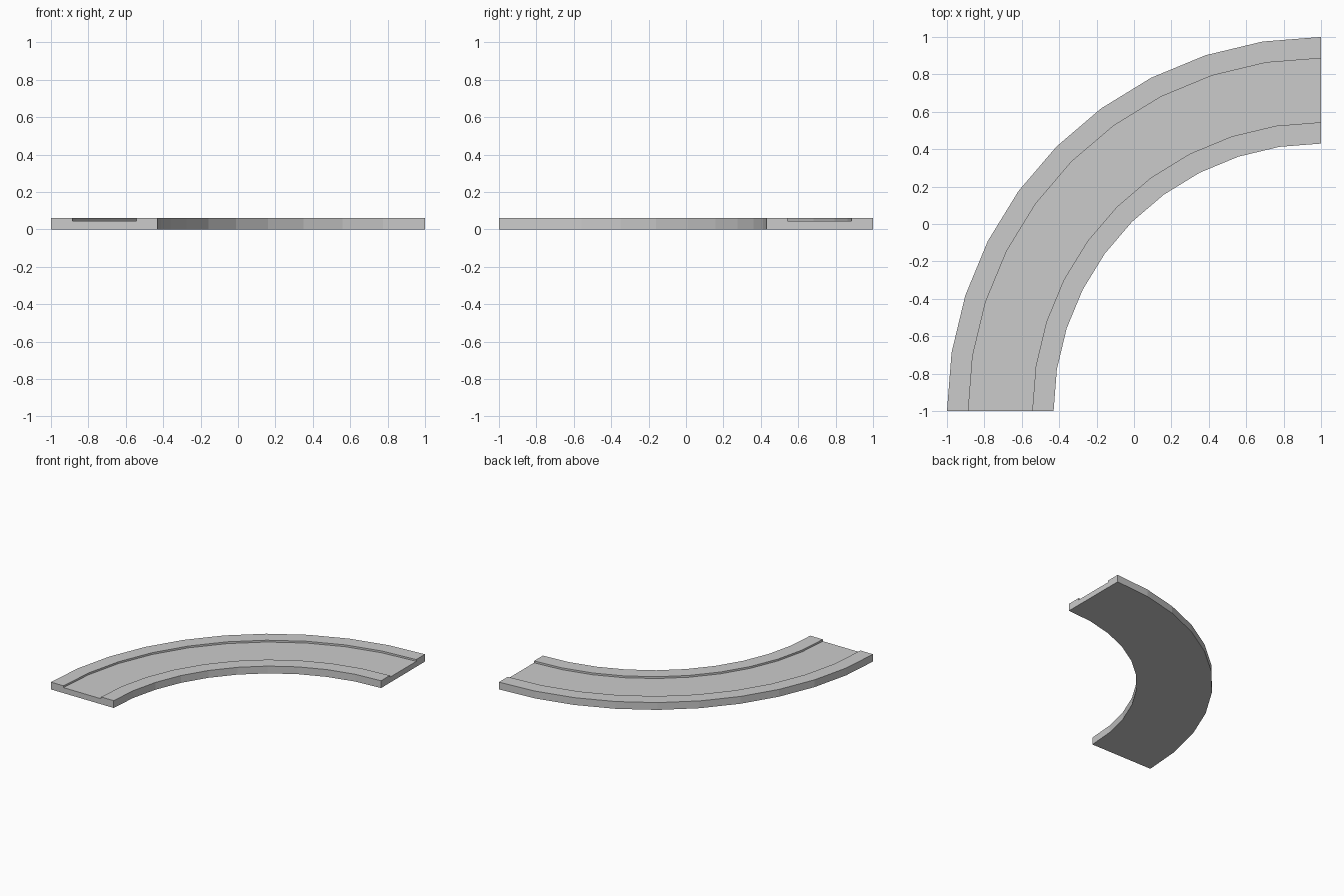
import bpy, bmesh
from math import cos, sin, pi

if "Cube" in bpy.data.objects:
    bpy.data.objects.remove(bpy.data.objects["Cube"])

CENTRE = (1.0, -1.0)
SEGMENTS = 10
# Cross-section: (radius, height), a slab with a shallow recessed road bed
PROFILE = [(1.43, 0), (2.0, 0), (2.0, 0.06), (1.886, 0.06),
           (1.886, 0.045), (1.544, 0.045), (1.544, 0.06), (1.43, 0.06)]

bm = bmesh.new()

# Sweep the cross-section through a quarter turn
rings = []
for i in range(SEGMENTS + 1):
    a = pi / 2 + i * pi / 2 / SEGMENTS
    rings.append([bm.verts.new((CENTRE[0] + r * cos(a), CENTRE[1] + r * sin(a), z))
                  for r, z in PROFILE])

n = len(PROFILE)
for p, q in zip(rings, rings[1:]):
    for j in range(n):
        k = (j + 1) % n
        bm.faces.new((p[j], p[k], q[k], q[j]))

# Close both ends
bm.faces.new(rings[0])
bm.faces.new(rings[-1][::-1])
bmesh.ops.recalc_face_normals(bm, faces=bm.faces)

mesh = bpy.data.meshes.new("curved_road")
bm.to_mesh(mesh)
bm.free()
bpy.context.collection.objects.link(bpy.data.objects.new("curved_road", mesh))
